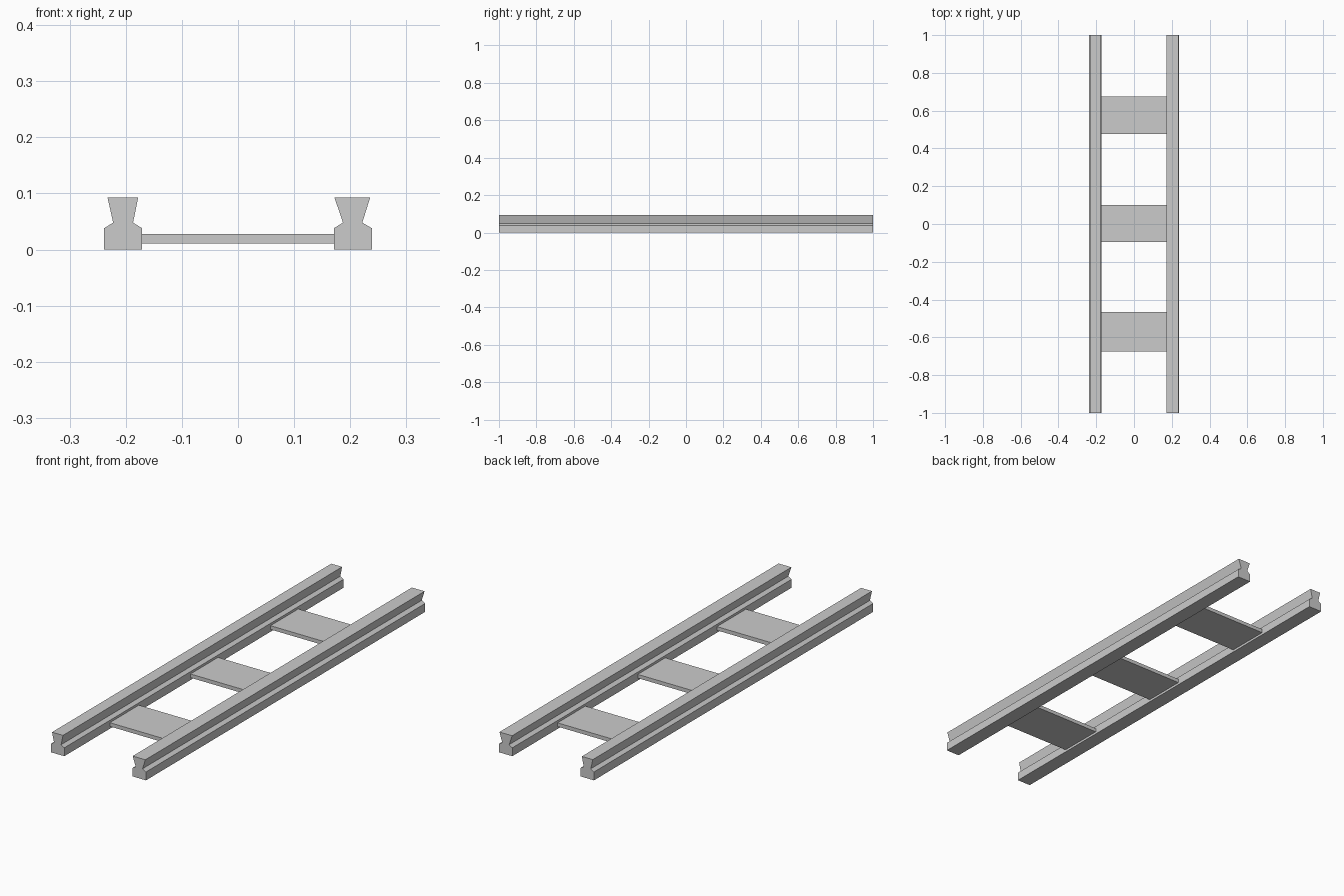
import bpy, bmesh
from mathutils import Matrix

if "Cube" in bpy.data.objects:
    bpy.data.objects.remove(bpy.data.objects["Cube"])


def make_object(name, bm):
    bmesh.ops.recalc_face_normals(bm, faces=bm.faces)
    mesh = bpy.data.meshes.new(name)
    bm.to_mesh(mesh)
    bm.free()
    obj = bpy.data.objects.new(name, mesh)
    bpy.context.collection.objects.link(obj)
    return obj


def rail(name, base, waist, top):
    """Extrude a waisted section along y; each pair is (left x, right x)."""
    levels = [(base, 0.0), (base, 0.038), (waist, 0.048), (top, 0.0925)]
    outline = [(x[0], z) for x, z in levels] + [(x[1], z) for x, z in reversed(levels)]
    bm = bmesh.new()
    face = bm.faces.new([bm.verts.new((x, -1.0, z)) for x, z in outline])
    ext = bmesh.ops.extrude_face_region(bm, geom=[face], use_keep_orig=True)
    verts = [g for g in ext["geom"] if isinstance(g, bmesh.types.BMVert)]
    bmesh.ops.translate(bm, verts=verts, vec=(0, 2.0, 0))
    return make_object(name, bm)


def sleeper(name, y0, y1, z0=0.0105, z1=0.0275, half=0.1715):
    """Flat cross plank between the rails."""
    bm = bmesh.new()
    place = Matrix.Translation((0, (y0 + y1) / 2, (z0 + z1) / 2))
    size = Matrix.Diagonal((2 * half, y1 - y0, z1 - z0, 1))
    bmesh.ops.create_cube(bm, size=1.0, matrix=place @ size)
    return make_object(name, bm)


# Rails: the right head is a little wider than the left
rail("left_rail", (-0.2385, -0.171), (-0.2225, -0.187), (-0.2325, -0.178))
rail("right_rail", (0.171, 0.2385), (0.187, 0.2215), (0.172, 0.2355))

# Cross planks
for label, y0, y1 in (("front", -0.674, -0.466),
                      ("middle", -0.096, 0.101),
                      ("back", 0.477, 0.676)):
    sleeper(label + "_sleeper", y0, y1)
